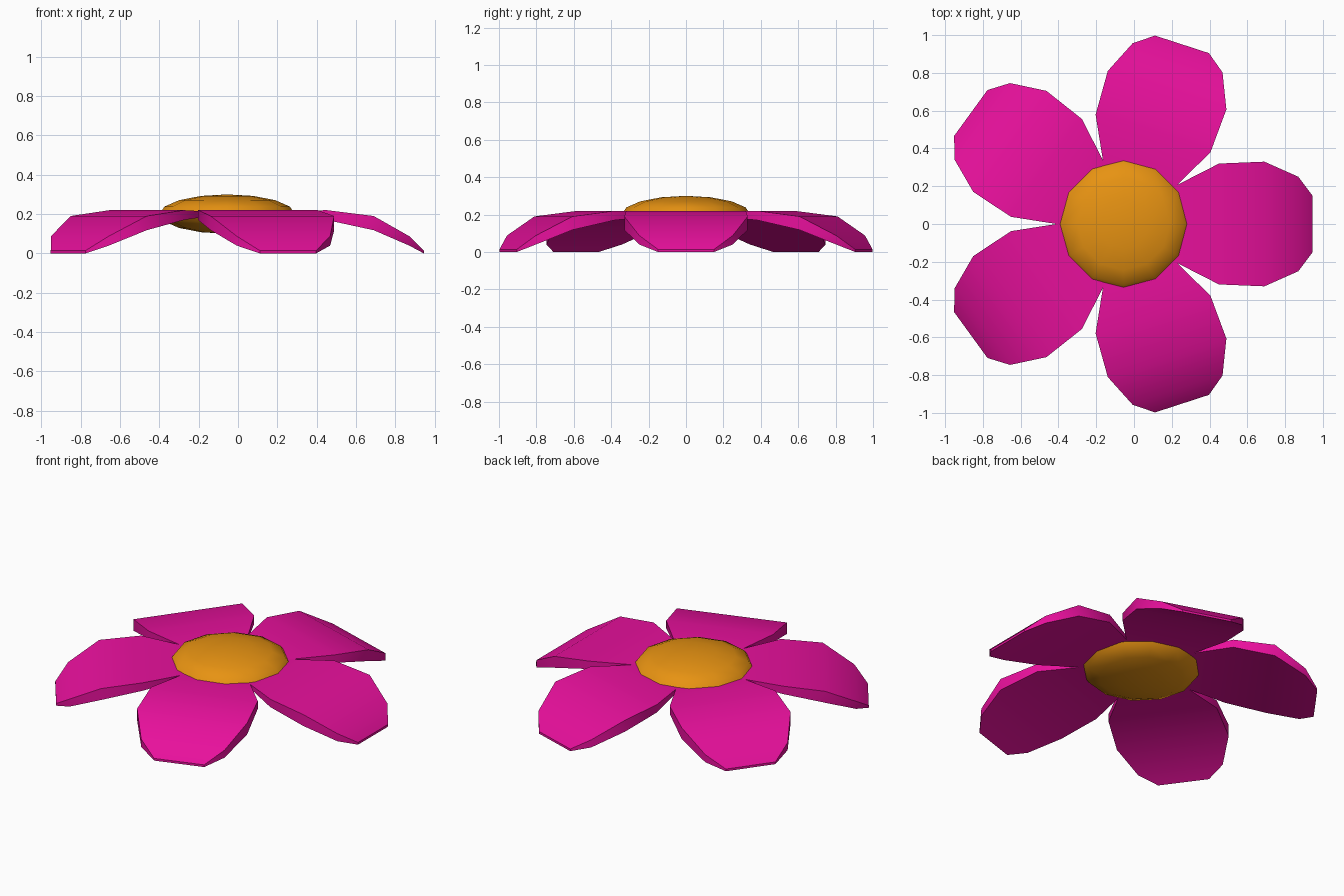
import bpy
import bmesh
import math

if "Cube" in bpy.data.objects:
    bpy.data.objects.remove(bpy.data.objects["Cube"])

CENTRE_X = -0.055


def flat_material(name, colour):
    mat = bpy.data.materials.new(name)
    mat.use_nodes = True
    mat.diffuse_color = colour
    mat.node_tree.nodes["Principled BSDF"].inputs["Base Color"].default_value = colour
    return mat


def smooth(obj, degrees):
    bpy.ops.object.select_all(action="DESELECT")
    obj.select_set(True)
    bpy.context.view_layer.objects.active = obj
    bpy.ops.object.shade_smooth_by_angle(angle=math.radians(degrees))


magenta = flat_material("magenta", (0.80, 0.005, 0.33, 1))
orange = flat_material("orange", (0.80, 0.29, 0.006, 1))

# Petal stations: distance from centre, half width, top height, bottom height
STATIONS = [
    (0.10, 0.07, 0.20, 0.19),
    (0.28, 0.205, 0.213, 0.187),
    (0.505, 0.32, 0.22, 0.17),
    (0.745, 0.33, 0.19, 0.118),
    (0.925, 0.25, 0.088, 0.04),
    (1.00, 0.15, 0.014, 0.0),
]

# One drooping petal, lofted from rectangular sections
bm = bmesh.new()
rings = [
    [bm.verts.new(co) for co in ((r, -w, top), (r, w, top), (r, w, low), (r, -w, low))]
    for r, w, top, low in STATIONS
]
for a, b in zip(rings, rings[1:]):
    for i in range(4):
        j = (i + 1) % 4
        bm.faces.new((a[i], a[j], b[j], b[i]))
bm.faces.new(rings[0])
bm.faces.new(rings[-1])
bmesh.ops.recalc_face_normals(bm, faces=bm.faces)
petal_mesh = bpy.data.meshes.new("petal")
bm.to_mesh(petal_mesh)
bm.free()
petal_mesh.materials.append(magenta)

# Five petals around the centre
for n in range(5):
    petal = bpy.data.objects.new(f"petal_{n + 1}", petal_mesh)
    petal.location.x = CENTRE_X
    petal.rotation_euler.z = n * math.tau / 5
    bpy.context.collection.objects.link(petal)
    if n == 0:
        smooth(petal, 35)

# Flattened domed centre
bpy.ops.mesh.primitive_uv_sphere_add(
    segments=12, ring_count=8, radius=1, location=(CENTRE_X, 0, 0.2))
disc = bpy.context.object
disc.name = "flower_centre"
disc.scale = (0.345, 0.345, 0.1)
bpy.ops.object.transform_apply(location=False, rotation=False, scale=True)
disc.data.materials.append(orange)
smooth(disc, 60)
